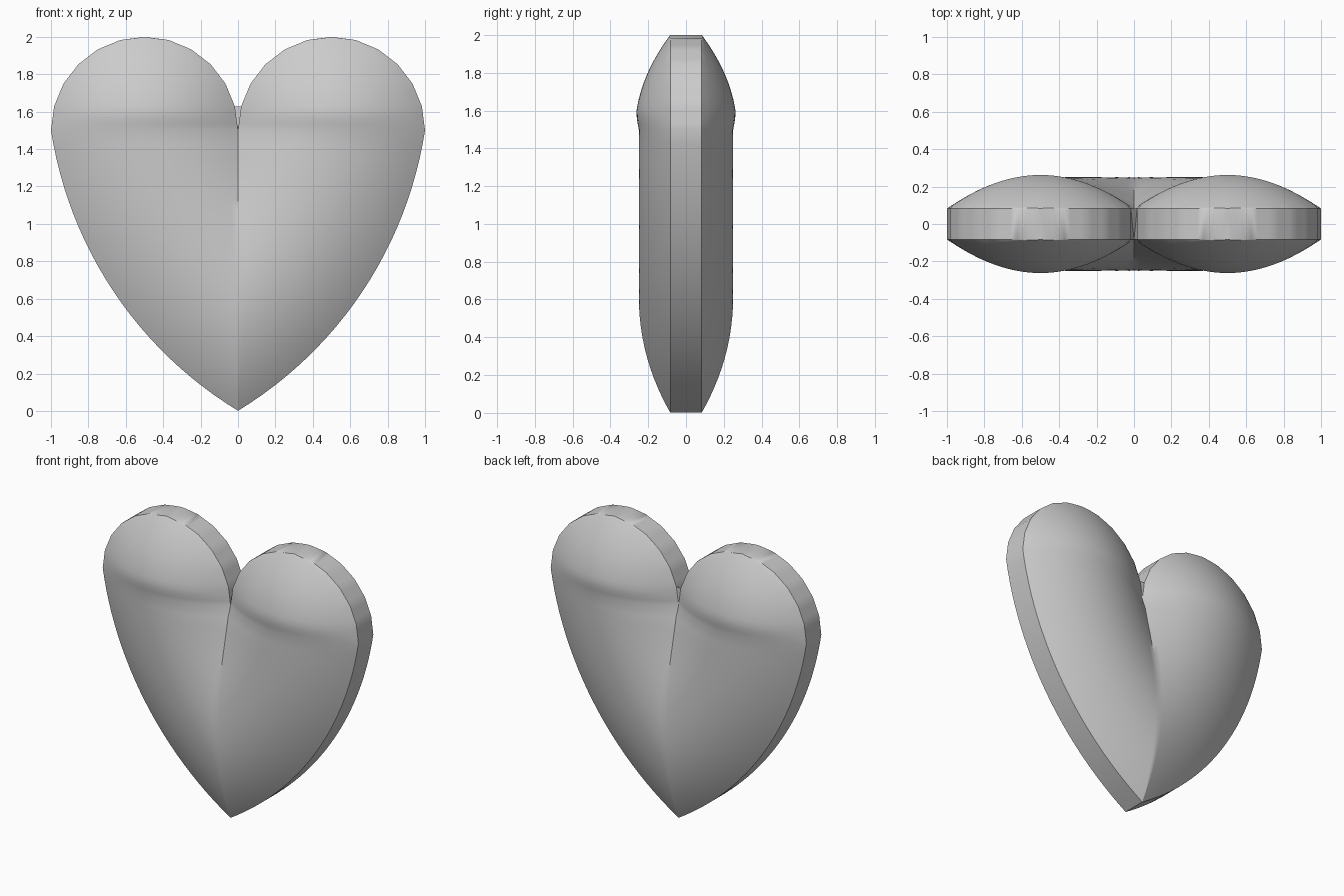
import bpy, bmesh, math

if "Cube" in bpy.data.objects:
    bpy.data.objects.remove(bpy.data.objects["Cube"])

RIM = 0.083            # half thickness at the rim
CX, CZ, R = -1.107, 1.822, 2.131   # arc of the lower outline
COLS = 24

grey = bpy.data.materials.new("light_grey")
grey.use_nodes = True
colour = (0.6, 0.6, 0.6, 1)
grey.diffuse_color = colour
grey.node_tree.nodes["Principled BSDF"].inputs["Base Color"].default_value = colour


def finish(name, bm):
    bmesh.ops.remove_doubles(bm, verts=bm.verts, dist=0.0005)
    bmesh.ops.recalc_face_normals(bm, faces=bm.faces)
    me = bpy.data.meshes.new(name)
    bm.to_mesh(me)
    bm.free()
    me.materials.append(grey)
    ob = bpy.data.objects.new(name, me)
    bpy.context.collection.objects.link(ob)
    return ob


def depth(x, z):
    """Half thickness: a rounded ridge that follows the outline."""
    if z < 1.499:
        d = R - math.hypot(x - CX, z - CZ)
        return RIM + 0.167 * max(0, 1 - ((d - 0.5) / 0.5) ** 2)
    swell = 0.167 + 0.019 * min(1, (z - 1.5) / 0.09)
    r = math.hypot(x - 0.5, z - 1.5)
    return RIM + swell * max(0, 1 - (r / 0.5) ** 2)


# Rows of (z, inner x, outer x) for the left half
rows = []
a0, a1 = math.atan2(0 - CZ, 0 - CX), math.atan2(1.5 - CZ, 1 - CX)
for i in range(25):
    a = a0 + (a1 - a0) * i / 24
    rows.append((CZ + R * math.sin(a), 0.0, max(0, CX + R * math.cos(a))))
rows[-1] = (1.5, 0.0, 1.0)
for k in range(6):
    b, c = math.radians(15 * k), math.radians(15 * k + 15)
    for s in range(1, 5):
        f = s / 4
        z = 1.5 + 0.5 * (math.sin(b) * (1 - f) + math.sin(c) * f)
        w = 0.5 * (math.cos(b) * (1 - f) + math.cos(c) * f)
        rows.append((z, 0.5 - w, 0.5 + w))

# Heart: domed front and back joined by a straight rim, mirrored
bm = bmesh.new()
grids = []
for side in (-1, 1):
    grid = []
    for n, (z, xa, xb) in enumerate(rows):
        line = []
        for j in range(COLS + 1):
            x = xa + (xb - xa) * j / COLS
            on_rim = j == COLS or (j == 0 and n >= 24)
            line.append(bm.verts.new((x, side * (RIM if on_rim else depth(x, z)), z)))
        grid.append(line)
    grids.append(grid)
    for lo, hi in zip(grid, grid[1:]):
        for j in range(COLS):
            bm.faces.new((lo[j], lo[j + 1], hi[j + 1], hi[j]))
front, back = grids
for n in range(len(rows) - 1):
    for j in ([COLS] if n < 24 else [0, COLS]):
        bm.faces.new((front[n][j], back[n][j], back[n + 1][j], front[n + 1][j]))
heart = finish("heart_body", bm)
mirror = heart.modifiers.new("mirror", 'MIRROR')
mirror.use_axis = (True, False, False)
mirror.use_clip = True
mirror.merge_threshold = 0.0005
bpy.context.view_layer.objects.active = heart
heart.select_set(True)
bpy.ops.object.modifier_apply(modifier=mirror.name)
bpy.ops.object.shade_smooth_by_angle(angle=math.radians(30))

# Small sloped web in the notch between the lobes
bm = bmesh.new()
v = [bm.verts.new(p) for p in ((0.017, RIM, 1.629), (-0.017, RIM, 1.629),
                               (0, RIM, 1.5), (0, -RIM, 1.5))]
for f in ((0, 1, 2), (0, 1, 3), (0, 2, 3), (1, 2, 3)):
    bm.faces.new([v[i] for i in f])
finish("notch_web", bm)
